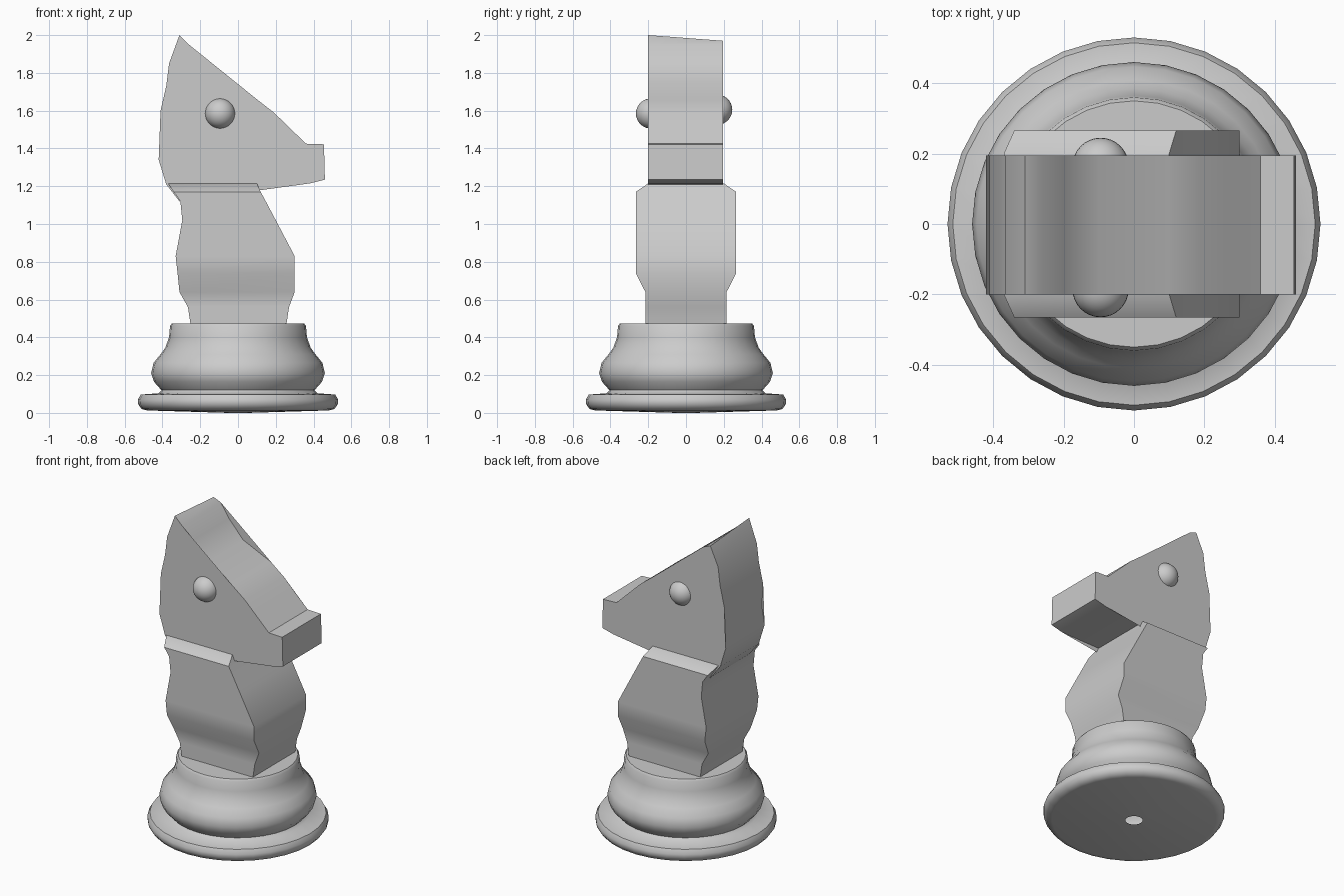
import bpy, bmesh, math

if "Cube" in bpy.data.objects:
    bpy.data.objects.remove(bpy.data.objects["Cube"])


def finish(name, bm, angle):
    bmesh.ops.recalc_face_normals(bm, faces=bm.faces)
    me = bpy.data.meshes.new(name)
    bm.to_mesh(me)
    bm.free()
    ob = bpy.data.objects.new(name, me)
    bpy.context.collection.objects.link(ob)
    bpy.ops.object.select_all(action='DESELECT')
    ob.select_set(True)
    bpy.context.view_layer.objects.active = ob
    bpy.ops.object.shade_smooth_by_angle(angle=math.radians(angle))
    return ob


def loft(bm, rings):
    """Join equal-length closed rings of points with quads."""
    vr = [[bm.verts.new(p) for p in r] for r in rings]
    n = len(vr[0])
    for a, b in zip(vr, vr[1:]):
        for i in range(n):
            j = (i + 1) % n
            bm.faces.new((a[i], a[j], b[j], b[i]))
    return vr


# Turned base, with a small open hole underneath
SIDES = 32
profile = [(0.05, 0), (0.48, 0.013), (0.51, 0.02), (0.528, 0.045), (0.53, 0.07),
           (0.515, 0.097), (0.42, 0.104), (0.405, 0.12), (0.445, 0.165),
           (0.46, 0.21), (0.447, 0.265), (0.41, 0.31), (0.385, 0.345),
           (0.365, 0.40), (0.36, 0.46), (0.35, 0.473)]
bm = bmesh.new()
rings = loft(bm, [[(r * math.cos(2 * math.pi * i / SIDES),
                    r * math.sin(2 * math.pi * i / SIDES), z)
                   for i in range(SIDES)] for r, z in profile])
bm.faces.new(rings[-1])
finish("base", bm, 50)

# Neck: stacked rectangles (z, back x, front x, half width)
sections = [(0.46, -0.25, 0.255, 0.215), (0.56, -0.265, 0.27, 0.215),
            (0.64, -0.31, 0.30, 0.215), (0.74, -0.32, 0.30, 0.266),
            (0.83, -0.33, 0.30, 0.266), (1.02, -0.295, 0.20, 0.266),
            (1.12, -0.305, 0.147, 0.266), (1.17, -0.34, 0.12, 0.266),
            (1.215, -0.37, 0.10, 0.20)]
bm = bmesh.new()
rings = loft(bm, [[(b, -w, z), (f, -w, z), (f, w, z), (b, w, z)]
                  for z, b, f, w in sections])
bm.faces.new(rings[0])
bm.faces.new(rings[-1])
finish("neck", bm, 40)

# Head: extruded side outline, ear tip a little lower on the far side
outline = [(0.10, 1.21), (0.38, 1.215), (0.46, 1.235), (0.455, 1.422),
           (0.36, 1.425), (0.27, 1.51), (0.19, 1.59), (0.10, 1.66),
           (-0.10, 1.75), (-0.20, 1.86), (-0.26, 1.95), (-0.31, 2.0),
           (-0.365, 1.85), (-0.38, 1.73), (-0.41, 1.60), (-0.40, 1.46),
           (-0.42, 1.34), (-0.38, 1.21), (-0.31, 1.12)]
bm = bmesh.new()
rings = loft(bm, [[(x, y, z - (0.03 if z == 2.0 and y > 0 else 0))
                   for x, z in outline] for y in (-0.2, 0.195)])
caps = [bm.faces.new(r) for r in rings]
bmesh.ops.triangulate(bm, faces=caps)
finish("head", bm, 40)

# Eyes
for name, y, z in (("eye_near", -0.185, 1.585), ("eye_far", 0.165, 1.605)):
    bpy.ops.mesh.primitive_uv_sphere_add(segments=32, ring_count=16, radius=0.08,
                                         location=(-0.095, y, z))
    bpy.context.object.name = name
    bpy.ops.object.shade_smooth()
